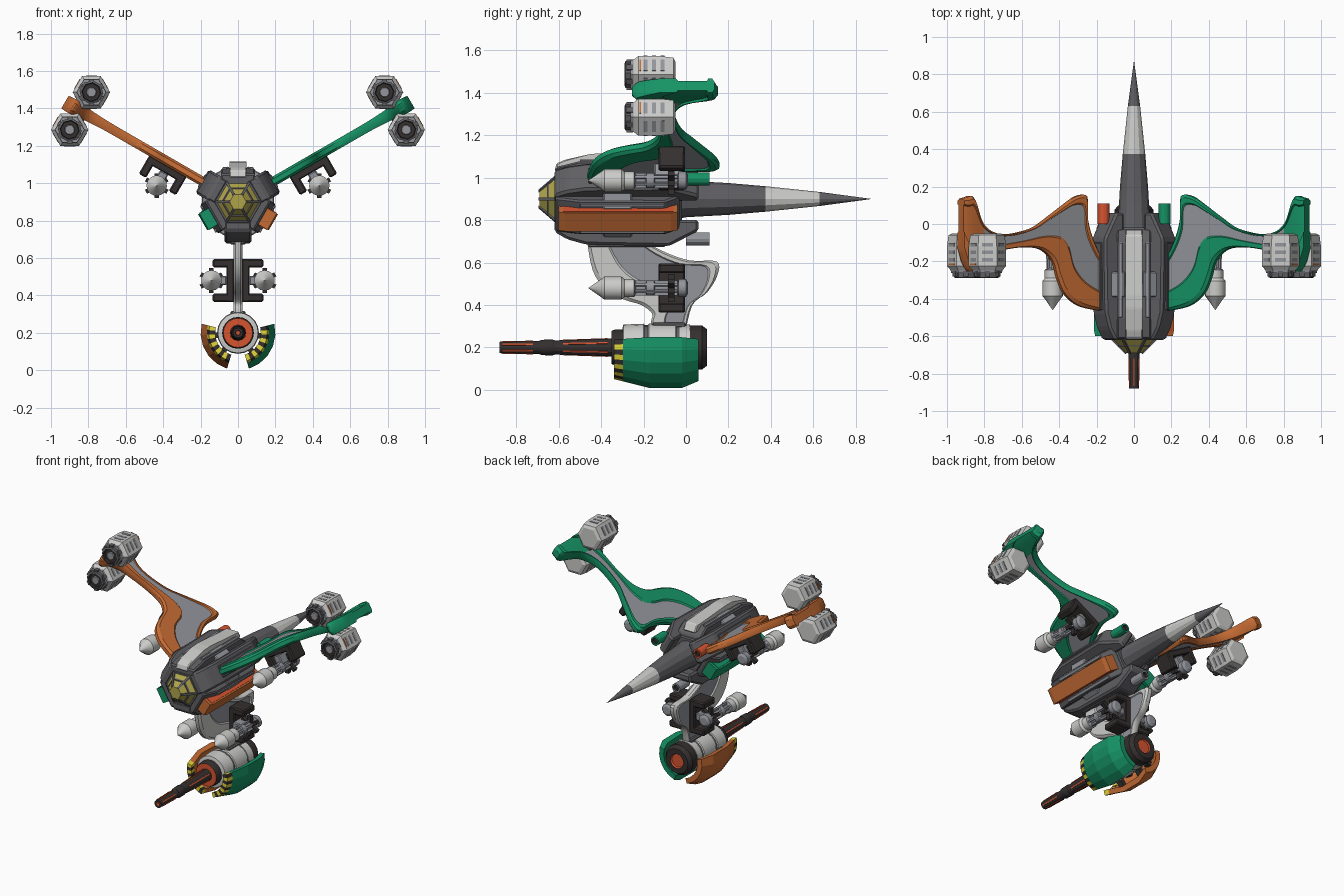
import bpy, bmesh, math
from mathutils import Matrix, Vector

if "Cube" in bpy.data.objects:
    bpy.data.objects.remove(bpy.data.objects["Cube"])

COL = {"dark_grey": (.115, .115, .125), "light_grey": (.6, .6, .59), "mid_grey": (.29, .3, .33),
       "black_brown": (.035, .029, .029), "green": (.008, .29, .13), "orange": (.56, .15, .035),
       "red_orange": (.68, .09, .03), "glass_yellow": (.43, .37, .07), "hazard_yellow": (.78, .68, .04)}
MAT = {}
for k, c in COL.items():
    MAT[k] = bpy.data.materials.new(k)
    MAT[k].diffuse_color = (*c, 1)


def make(name, verts, faces, mats, M, idx=None, smooth=True, bevel=0):
    me = bpy.data.meshes.new(name)
    bm = bmesh.new()
    vs = [bm.verts.new(v) for v in verts]
    for i, f in enumerate(faces):
        face = bm.faces.new([vs[j] for j in f])
        face.material_index = idx[i] if idx else 0
    if bevel:
        bmesh.ops.bevel(bm, geom=bm.edges[:], offset=bevel, segments=1, affect='EDGES')
    bmesh.ops.recalc_face_normals(bm, faces=bm.faces[:])
    bm.to_mesh(me)
    bm.free()
    for m in mats:
        me.materials.append(MAT[m])
    if smooth:
        me.polygons.foreach_set("use_smooth", [True] * len(me.polygons))
        me.set_sharp_from_angle(angle=math.radians(28))
    ob = bpy.data.objects.new(name, me)
    ob.matrix_world = M
    bpy.context.collection.objects.link(ob)
    return ob


def prism(name, pts, t0, t1, mat, M, bevel=0):
    """Extrude an (x, y) profile from z = t0 to t1."""
    n = len(pts)
    v = [(x, y, t0) for x, y in pts] + [(x, y, t1) for x, y in pts]
    f = [list(range(n)), list(range(n, 2 * n))]
    f += [(i, (i + 1) % n, n + (i + 1) % n, n + i) for i in range(n)]
    return make(name, v, f, [mat], M, smooth=False, bevel=bevel)


def box(name, x, y, z, mat, M, bevel=0):
    return prism(name, [(x[0], y[0]), (x[1], y[0]), (x[1], y[1]), (x[0], y[1])], z[0], z[1], mat, M, bevel)


def lathe(name, prof, n, mats, M, rule=None, phase=0, arc=None, smooth=True):
    """Turn a (radius, y) profile around y. With arc the profile is a closed section."""
    p, rings = len(prof), n + 1 if arc else n
    span = math.radians(arc) if arc else 2 * math.pi
    v = []
    for i in range(rings):
        a = math.radians(phase) + span * i / n
        v += [(max(r, .0008) * math.cos(a), y, max(r, .0008) * math.sin(a)) for r, y in prof]
    f, idx = [], []
    for i in range(n):
        k = (i + 1) % rings
        for j in range(p if arc else p - 1):
            l = (j + 1) % p
            f.append((i * p + j, i * p + l, k * p + l, k * p + j))
            idx.append(rule(i, j) if rule else 0)
    if arc:
        f += [list(range(p)), list(range(n * p, n * p + p))]
    else:
        f += [[i * p for i in range(n)], [i * p + p - 1 for i in range(n)]]
    idx += [rule(0, 0) if rule and not arc else 0, rule(0, p - 2) if rule and not arc else 0]
    return make(name, v, f, mats, M, idx, smooth)


def arm(deg):
    """Frame with x pointing outwards from the hull axis at an angle, y along the hull."""
    return Matrix.Translation((0, 0, .9)) @ Matrix.Rotation(-math.radians(deg), 4, 'Y')


def at(M, x, y, z):
    return M @ Matrix.Translation((x, y, z))


# wing: stations of (front radius, front y, rear radius, rear y, half thickness)
ST = [(.17, -.47, .18, -.23, .025), (.335, -.44, .25, -.10, .025), (.43, -.375, .29, .02, .025),
      (.475, -.29, .295, .145, .025), (.50, -.21, .36, .148, .025), (.54, -.16, .44, .10, .025),
      (.60, -.13, .53, .04, .025), (.70, -.125, .64, -.025, .025), (.82, -.14, .82, -.055, .026),
      (.93, -.165, .94, .0, .032), (1.0, -.25, 1.0, .14, .04), (1.035, -.235, 1.04, .142, .042),
      (1.068, -.14, 1.068, .135, .038)]


def wing(name, stations, trim, panel, M):
    S = [Vector(s) for s in stations]
    fine = []
    for i in range(len(S) - 1):
        a, b, c, d = S[max(i - 1, 0)], S[i], S[i + 1], S[min(i + 2, len(S) - 1)]
        for q in range(4):
            t = q / 4
            fine.append(.5 * (2 * b + (c - a) * t + (2 * a - 5 * b + 4 * c - d) * t * t
                              + (3 * b - a - 3 * c + d) * t ** 3))
    fine.append(S[-1])
    cut = [(0, .5), (.05, 1), (.34, 1), (.37, .7), (.87, .7), (.89, 1), (.96, 1), (1, .5)]
    loop = cut + [(s, -h) for s, h in reversed(cut)]
    v, f, idx, n = [], [], [], len(loop)
    for s in fine:
        v += [(s[0] + (s[2] - s[0]) * u, s[1] + (s[3] - s[1]) * u, s[4] * h) for u, h in loop]
    for i in range(len(fine) - 1):
        for j in range(n):
            k = (j + 1) % n
            f.append((i * n + j, i * n + k, (i + 1) * n + k, (i + 1) * n + j))
            idx.append(1 if j in (3, 11) and fine[i][0] < .93 else 0)
    f += [list(range(n)), list(range(len(v) - n, len(v)))]
    return make(name, v, f, [trim, panel], M, idx + [0, 0])


def missile(M, side):
    # clamp bracket on the wing face
    s = lambda a, b: tuple(sorted((a * side, b * side)))
    box("missile_bracket_spine", (.305, .535), (-.13, -.005), s(.02, .062), "black_brown", M, .006)
    for r in (.305, .49):
        box("missile_bracket_arm", (r, r + .045), (-.13, -.005), s(.03, .135), "black_brown", M, .008)
    box("missile_holder", (.395, .445), (-.15, -.02), s(.06, .13), "mid_grey", M, .006)
    # missile body with clamp teeth
    T = at(M, .42, 0, .142 * side)
    lathe("missile", [(0, -.46), (.046, -.395), (.055, -.385), (.055, -.305), (.043, -.29), (.043, -.245),
                      (.025, -.235), (.025, -.19), (.036, -.185), (.036, -.15), (.025, -.145),
                      (.025, -.04), (.042, -.035), (.042, .0), (.025, .01)], 14,
          ["light_grey", "mid_grey"], T, lambda i, j: 0 if j < 5 else 1)
    for k in range(6):
        R = T @ Matrix.Rotation(math.radians(60 * k), 4, 'Y')
        box("missile_clamp_tooth", (.02, .066), (-.085, -.055), (-.012, .012), "black_brown", R)
        box("missile_rod", (.024, .036), (-.24, -.04), (-.006, .006), "mid_grey", R)


def engine(M, side):
    T = at(M, .972, 0, .116 * side)
    lathe("engine_pod", [(.078, -.25), (.1, -.225), (.1, -.12), (.092, -.06), (.07, -.05)], 6,
          ["light_grey"], T, phase=30, smooth=False)
    lathe("engine_collar", [(.078, -.262), (.082, -.24)], 6, ["mid_grey"], T, phase=30, smooth=False)
    lathe("engine_nozzle", [(.048, -.275), (.052, -.29), (.064, -.285), (.064, -.25)], 8,
          ["black_brown", "dark_grey"], T, lambda i, j: 0 if j == 0 else 1, phase=22.5, smooth=False)
    lathe("engine_core", [(.025, -.282), (.03, -.27)], 8, ["mid_grey"], T)
    for k in range(6):
        R = T @ Matrix.Rotation(math.radians(60 * k), 4, 'Y')
        box("engine_tooth", (.06, .072), (-.28, -.25), (-.014, .014), "dark_grey", R)
        for y in (-.2, -.16, -.12):
            box("engine_vent", (.08, .0885), (y, y + .018), (-.03, .03), "mid_grey", R)
    box("engine_light", (.07, .09), (-.22, -.212), (-.03, .03), "orange", T)


# hull core, tail spike
H = arm(0)
lathe("hull_core", [(.125, -.62), (.165, -.5), (.17, -.1), (.12, -.02)], 6, ["dark_grey"], H, smooth=False)
lathe("tail_spike", [(.1, -.06), (.086, 0), (.075, .2), (.06, .375), (.033, .63), (0, .87)], 12,
      ["dark_grey", "light_grey"], H, lambda i, j: 1 if j == 3 else 0)
# canopy with frame bars
lathe("canopy_glass", [(.045, -.69), (.118, -.615)], 6, ["glass_yellow"], H, smooth=False)
for k in range(6):
    R = H @ Matrix.Rotation(math.radians(60 * k), 4, 'Y')
    prism("canopy_frame", [(.04, -.694), (.048, -.694), (.126, -.615), (.11, -.615)], -.007, .007, "dark_grey", R)
    R = H @ Matrix.Rotation(math.radians(60 * k + 30), 4, 'Y')
    prism("canopy_crossbar", [(.068, -.656), (.074, -.656), (.078, -.646), (.068, -.646)], -.044, .044,
          "dark_grey", R)
    # equipment boxes at each hull corner
    R = arm(60 * k)
    box("hull_equipment_box", (.13, .192), (-.39, -.255), (-.05, .05), "mid_grey", R, .006)

# wings, pylon and their hull mounts
for deg, trim, side in ((30, "green", -1), (150, "orange", 1), (270, "light_grey", 0)):
    M = arm(deg)
    prism("wing_mount", [(.1, -.62), (.155, -.62), (.19, -.56), (.215, -.47), (.222, -.08), (.15, .06), (.1, .06)],
          -.073, .073, "dark_grey", M, .012)
    box("wing_mount_seam", (.19, .227), (-.46, -.1), (-.04, .04), "dark_grey", M, .004)
    lathe("rear_thruster", [(.018, .095), (.02, .11), (.031, .11), (.031, .0)], 12,
          ["black_brown", "mid_grey" if side == 0 else ("green" if deg == 30 else "red_orange")],
          at(M, .188, 0, 0), lambda i, j: 0 if j == 0 else 1)
    if side:
        wing("wing_" + trim, ST, trim, "mid_grey", M)
        missile(M, side)
        engine(M, 1)
        engine(M, -1)
        for y in (-.13, -.09):
            box("engine_strut", (.93, .99), (y - .02, y + .015), (-.06, .06), "dark_grey", M)
    else:
        wing("gun_pylon", ST[:6] + [(.58, -.165, .5, .03, .025), (.64, -.16, .64, -.005, .025)],
             trim, "mid_grey", M)
        missile(M, 1)
        missile(M, -1)

# armour panels between the mounts
for deg, mat in ((90, "light_grey"), (210, "green"), (330, "orange")):
    M = arm(deg)
    prism("panel_bed", [(.1, -.615), (.15, -.615), (.178, -.5), (.18, -.1), (.13, -.03), (.1, -.03)],
          -.092, .092, "dark_grey", M, .008)
    for s in (-1, 1):
        box("panel_side_rail", (.15, .187), (-.5, -.1), (s * .072 - .01, s * .072 + .01), "mid_grey", M, .003)
    if deg == 90:
        prism("top_armour_strip", [(.13, -.62), (.168, -.61), (.185, -.57), (.212, -.45), (.216, -.38),
                                   (.2, -.06), (.15, -.03)], -.046, .046, mat, M, .006)
    else:
        prism("side_armour_box", [(.13, -.6), (.21, -.6), (.218, -.57), (.218, -.07), (.21, -.04), (.13, -.04)],
              -.05, .05, mat, M)
        for s in (-1, 1):
            box("side_armour_recess", (.155, .208), (-.58, -.06), (s * .05 - .003, s * .05 + .003),
                "red_orange" if mat == "orange" else mat, M)

# belly gun
G = Matrix.Translation((0, 0, .2))
lathe("gun_barrel", [(.012, -.86), (.014, -.88), (.027, -.88), (.03, -.7), (.036, -.55), (.043, -.34)], 12,
      ["black_brown", "red_orange"], G, lambda i, j: 1 if j == 0 else 0)
lathe("gun_muzzle_collar", [(.032, -.69), (.036, -.68), (.038, -.63), (.034, -.62)], 12, ["black_brown"], G)
for k in range(6):
    R = G @ Matrix.Rotation(math.radians(60 * k + 30), 4, 'Y')
    prism("barrel_stripe", [(.02, -.865), (.0295, -.865), (.0325, -.72), (.02, -.72)], -.004, .004, "red_orange", R)
    prism("barrel_stripe", [(.02, -.58), (.0365, -.58), (.044, -.37), (.02, -.37)], -.004, .004, "red_orange", R)
lathe("gun_front_ring", [(.05, -.35), (.078, -.35), (.085, -.335), (.085, -.29)], 20,
      ["red_orange", "black_brown"], G, lambda i, j: 0 if j == 0 else 1)
lathe("gun_body", [(.09, -.3), (.108, -.295), (.112, -.2), (.106, -.195), (.106, -.18), (.112, -.175),
                   (.112, -.05), (.106, -.045), (.106, -.03), (.108, .02)], 20,
      ["light_grey", "dark_grey"], G, lambda i, j: 1 if j in (3, 7) else 0)
lathe("gun_rear_cap", [(.104, .01), (.104, .075), (.085, .1), (.05, .1), (.045, .09)], 16,
      ["black_brown", "red_orange"], G, lambda i, j: 1 if j == 3 else 0)
box("gun_pylon_foot", (-.04, .04), (-.16, .0), (.09, .118), "dark_grey", G, .008)

# curved gun shells with hazard bands
for name, mat, ph in (("right_gun_shell", "green", -73), ("left_gun_shell", "orange", 166)):
    lathe(name, [(.166, -.3), (.2, -.17), (.2, -.02), (.165, .06), (.13, .06), (.16, -.02), (.165, -.17), (.13, -.3)],
          5, [mat], G, phase=ph, arc=87, smooth=False)
    lathe(name + "_hazard_band", [(.156, -.34), (.167, -.298), (.129, -.298), (.122, -.34)], 10,
          ["hazard_yellow", "black_brown"], G, lambda i, j: i % 2, phase=ph, arc=87, smooth=False)
    for y in (-.24, -.06):
        for a in (20, 65):
            R = G @ Matrix.Rotation(-math.radians(ph + a), 4, 'Y')
            box("shell_strut", (.09, .17), (y, y + .04), (-.015, .015), "black_brown", R)

for m in bpy.data.materials:
    if m.users and not m.is_grease_pencil:
        m.use_nodes = True
        m.node_tree.nodes["Principled BSDF"].inputs["Base Color"].default_value = m.diffuse_color
